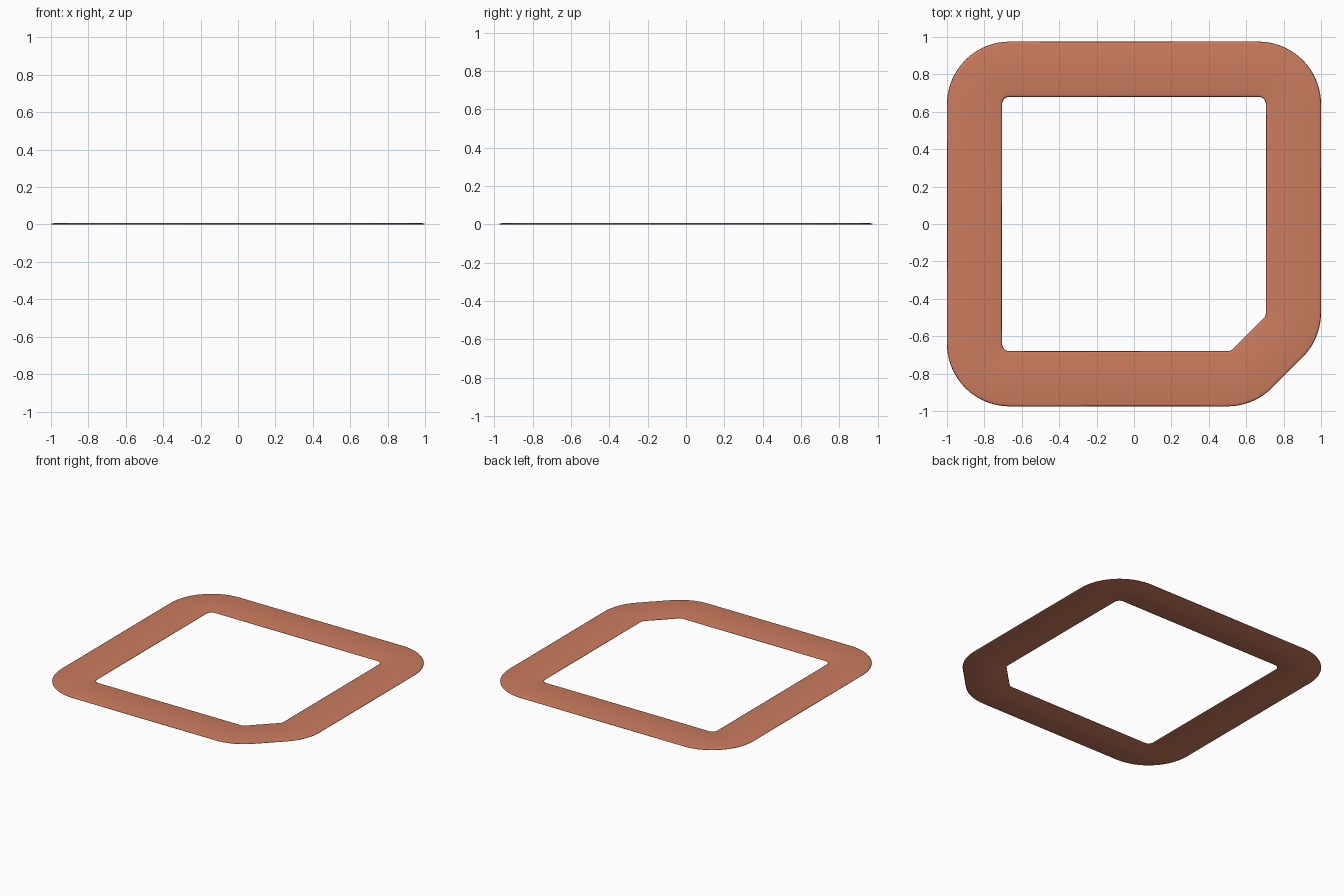
import bpy, bmesh, math

if "Cube" in bpy.data.objects:
    bpy.data.objects.remove(bpy.data.objects["Cube"])

# Corner arc centres, with start and end angle in degrees (anticlockwise)
CORNERS = [(-.665, -.64, 180, 270), (.5, -.64, 270, 315), (.665, -.475, 315, 360),
           (.665, .64, 0, 90), (-.665, .64, 90, 180)]
# Thin cross-section: distance from the arc centre, height
PROFILE = [(.04, .002), (.045, .005), (.055, .007), (.32, .007), (.33, .005),
           (.335, .002), (.33, 0), (.045, 0)]

bm = bmesh.new()
rings = []
for cx, cy, a0, a1 in CORNERS:
    steps = (a1 - a0) // 5
    for i in range(steps + 1):
        a = math.radians(a0 + (a1 - a0) * i / steps)
        rings.append([bm.verts.new((cx + r * math.cos(a), cy + r * math.sin(a), z))
                      for r, z in PROFILE])

# Skin the cross-sections into a closed frame
n = len(PROFILE)
for i, a in enumerate(rings):
    b = rings[(i + 1) % len(rings)]
    for j in range(n):
        k = (j + 1) % n
        bm.faces.new((a[j], a[k], b[k], b[j]))
bmesh.ops.recalc_face_normals(bm, faces=bm.faces)
for f in bm.faces:
    f.smooth = True

mesh = bpy.data.meshes.new("flat_frame")
bm.to_mesh(mesh)
bm.free()
frame = bpy.data.objects.new("flat_frame", mesh)
bpy.context.collection.objects.link(frame)

copper = bpy.data.materials.new("copper_orange")
copper.diffuse_color = (.6, .2, .11, 1)
copper.use_nodes = True
copper.node_tree.nodes["Principled BSDF"].inputs["Base Color"].default_value = copper.diffuse_color
mesh.materials.append(copper)
